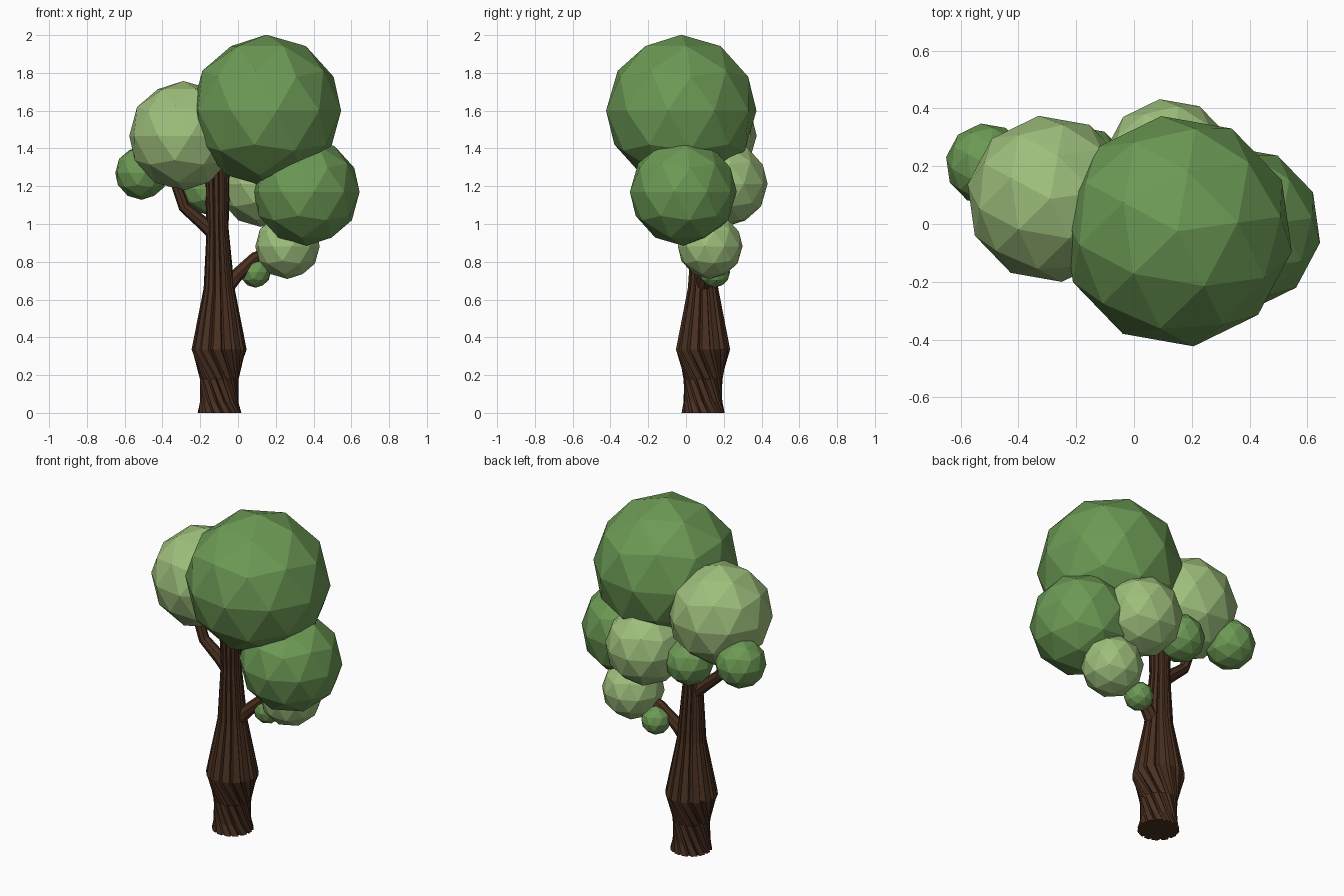
import bpy, bmesh, math, random
from mathutils import Vector

if "Cube" in bpy.data.objects:
    bpy.data.objects.remove(bpy.data.objects["Cube"])

random.seed(4)


def material(name, rgb):
    m = bpy.data.materials.new(name)
    m.diffuse_color = (*rgb, 1)
    m.use_nodes = True
    m.node_tree.nodes["Principled BSDF"].inputs["Base Color"].default_value = m.diffuse_color
    return m


bark = material("bark", (0.07, 0.03, 0.015))
dark_leaf = material("dark_leaf", (0.15, 0.32, 0.09))
light_leaf = material("light_leaf", (0.34, 0.52, 0.20))


def loft(name, rings, mat):
    """Skin a list of equal-length point rings and cap both ends."""
    bm = bmesh.new()
    loops = [[bm.verts.new(p) for p in ring] for ring in rings]
    n = len(loops[0])
    for a, b in zip(loops, loops[1:]):
        for i in range(n):
            j = (i + 1) % n
            bm.faces.new((a[i], a[j], b[j], b[i]))
    bm.faces.new(loops[0][::-1])
    bm.faces.new(loops[-1])
    bmesh.ops.recalc_face_normals(bm, faces=bm.faces)
    mesh = bpy.data.meshes.new(name)
    bm.to_mesh(mesh)
    bm.free()
    mesh.materials.append(mat)
    obj = bpy.data.objects.new(name, mesh)
    bpy.context.collection.objects.link(obj)


# Trunk: grooved cross-section, twisted below the bulge
section = []
ridges = 14
for k in range(ridges):
    base = 2 * math.pi * k / ridges + random.uniform(-0.06, 0.06)
    for offset, scale in ((0, 1.0), (0.29, 0.98), (0.35, 0.84)):
        section.append((base + offset, scale))

# height, radius, centre x, twist in degrees
levels = [(0, 0.116, -0.098, 75), (0.06, 0.103, -0.1, 60),
          (0.18, 0.104, -0.1, 34), (0.335, 0.146, -0.1, 0),
          (0.66, 0.082, -0.1, 0), (0.98, 0.058, -0.108, 0),
          (1.28, 0.068, -0.11, 0), (1.42, 0.06, -0.1, 0)]
rings = []
for z, r, cx, twist in levels:
    t = math.radians(twist)
    rings.append([(cx + r * s * math.cos(a + t), 0.09 + r * s * math.sin(a + t), z)
                  for a, s in section])
loft("trunk", rings, bark)


# Branches: tapered tubes bending upwards into the foliage
def branch(name, path, radii, sides=8):
    pts = [Vector(p) for p in path]
    rings = []
    for i, p in enumerate(pts):
        d = (pts[min(i + 1, len(pts) - 1)] - pts[max(i - 1, 0)]).normalized()
        u = Vector((0, 1, 0))
        u = (u - d * u.dot(d)).normalized()
        v = d.cross(u)
        rings.append([p + radii[i] * (u * math.cos(2 * math.pi * k / sides)
                                      + v * math.sin(2 * math.pi * k / sides))
                      for k in range(sides)])
    loft(name, rings, bark)


branch("right_branch",
       [(-0.07, 0.09, 0.66), (-0.01, 0.10, 0.725), (0.09, 0.12, 0.82), (0.24, 0.128, 0.88)],
       [0.045, 0.036, 0.032, 0.028])
branch("left_branch",
       [(-0.11, 0.09, 0.94), (-0.18, 0.09, 1.0), (-0.285, 0.085, 1.09), (-0.32, 0.085, 1.19),
        (-0.31, 0.09, 1.35)],
       [0.045, 0.036, 0.031, 0.029, 0.025])


# Foliage: faceted balls
foliage = [
    ("crown_foliage", (0.15, -0.025, 1.6), 0.402, dark_leaf),
    ("right_foliage", (0.363, -0.015, 1.17), 0.285, dark_leaf),
    ("left_foliage", (-0.29, 0.087, 1.467), 0.29, light_leaf),
    ("far_left_foliage", (-0.51, 0.207, 1.27), 0.142, dark_leaf),
    ("back_foliage", (0.12, 0.207, 1.212), 0.227, light_leaf),
    ("low_right_foliage", (0.262, 0.128, 0.882), 0.173, light_leaf),
    ("small_low_foliage", (0.093, 0.152, 0.745), 0.082, dark_leaf),
    ("back_small_foliage", (-0.165, 0.2, 1.185), 0.135, dark_leaf),
]
for name, loc, r, mat in foliage:
    bpy.ops.mesh.primitive_ico_sphere_add(subdivisions=2, radius=r, location=loc,
                                          rotation=(0, 0, math.radians(8)))
    obj = bpy.context.object
    obj.name = name
    obj.data.materials.append(mat)
